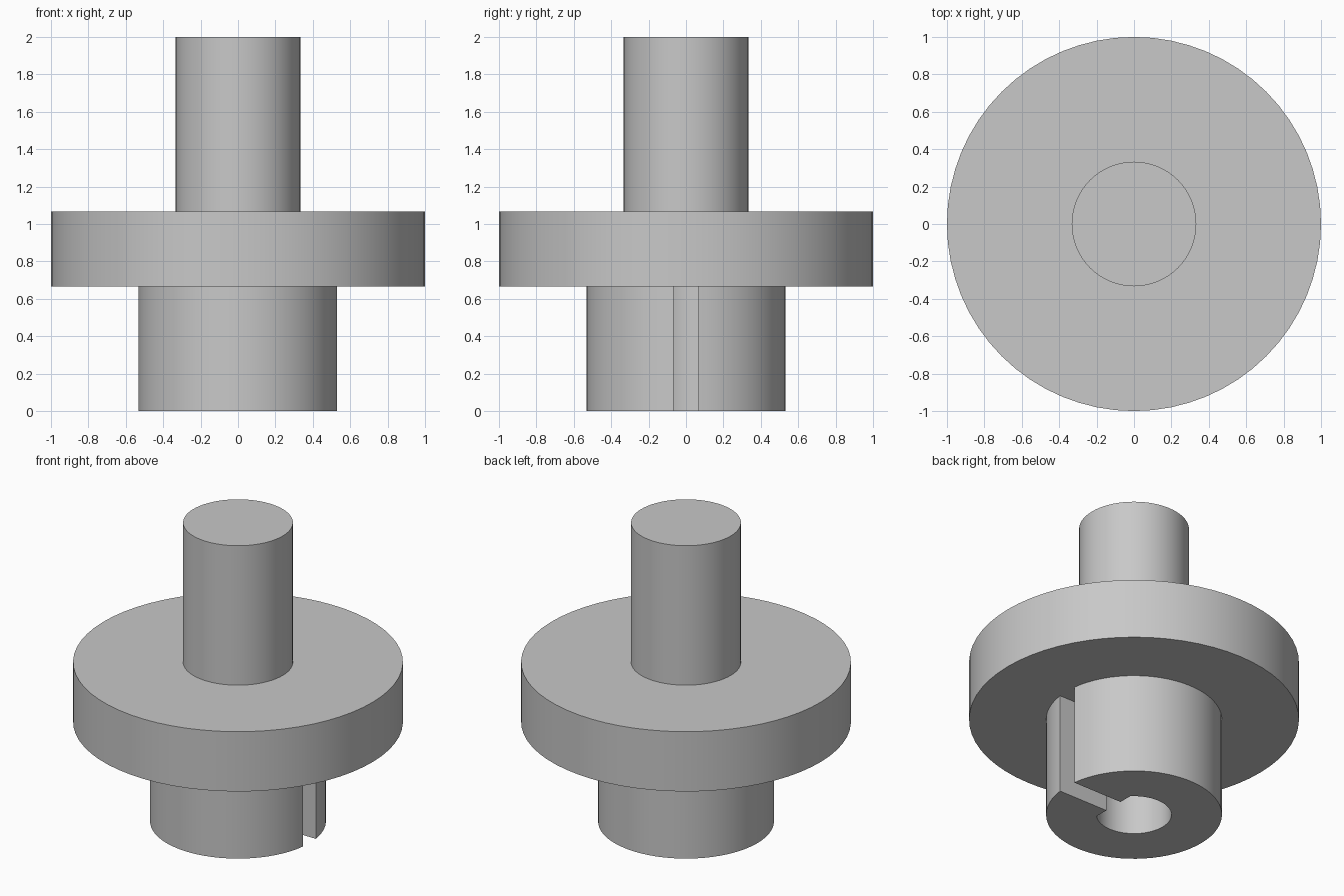
import bpy
import bmesh
from math import asin, acos, cos, sin, pi

if "Cube" in bpy.data.objects:
    bpy.data.objects.remove(bpy.data.objects["Cube"], do_unlink=True)

grey = bpy.data.materials.new("plain grey")
grey.use_nodes = True
colour = (0.58, 0.58, 0.58, 1.0)
grey.diffuse_color = colour
grey.node_tree.nodes["Principled BSDF"].inputs["Base Color"].default_value = colour

SEGMENTS = 64
FLANGE_BOTTOM, FLANGE_TOP, TOTAL = 0.667, 1.067, 2.0
HUB_R, FLANGE_R, SHAFT_R = 0.533, 1.0, 0.333
BORE_R, BORE_FLAT = 0.227, 0.163
SLOT_HALF = 0.067


def arc(radius, start, end, steps):
    return [(radius * cos(start + (end - start) * i / steps),
             radius * sin(start + (end - start) * i / steps))
            for i in range(steps + 1)]


def circle(radius):
    return arc(radius, 0, 2 * pi, SEGMENTS)[:-1]


def prism(name, outline, z0, z1, bottom=True, top=True):
    """Extrude a closed counter-clockwise outline, with optional end faces."""
    bm = bmesh.new()
    low = [bm.verts.new((x, y, z0)) for x, y in outline]
    high = [bm.verts.new((x, y, z1)) for x, y in outline]
    for i in range(len(outline)):
        j = (i + 1) % len(outline)
        bm.faces.new((low[i], low[j], high[j], high[i]))
    if bottom:
        bm.faces.new(low[::-1])
    if top:
        bm.faces.new(high)
    mesh = bpy.data.meshes.new(name)
    bm.to_mesh(mesh)
    bm.free()
    mesh.materials.append(grey)
    obj = bpy.data.objects.new(name, mesh)
    bpy.context.collection.objects.link(obj)
    bpy.ops.object.select_all(action="DESELECT")
    obj.select_set(True)
    bpy.context.view_layer.objects.active = obj
    bpy.ops.object.shade_smooth_by_angle(angle=pi / 6)
    return obj


# Hub: round outside, D-shaped bore, and a slot through the wall on +x
slot_angle = asin(SLOT_HALF / HUB_R)
flat_angle = acos(BORE_FLAT / BORE_R)
hub_outline = (
    arc(HUB_R, slot_angle, 2 * pi - slot_angle, SEGMENTS)
    + [(BORE_FLAT, -SLOT_HALF)]
    + arc(BORE_R, 2 * pi - flat_angle, flat_angle, SEGMENTS * 3 // 4)
    + [(BORE_FLAT, SLOT_HALF)]
)
prism("slotted_hub", hub_outline, 0, FLANGE_BOTTOM, top=False)

# Flange: wide disc that closes the bore and slot
prism("flange", circle(FLANGE_R), FLANGE_BOTTOM, FLANGE_TOP)

# Shaft: solid post on the flange
prism("shaft", circle(SHAFT_R), FLANGE_TOP, TOTAL, bottom=False)
